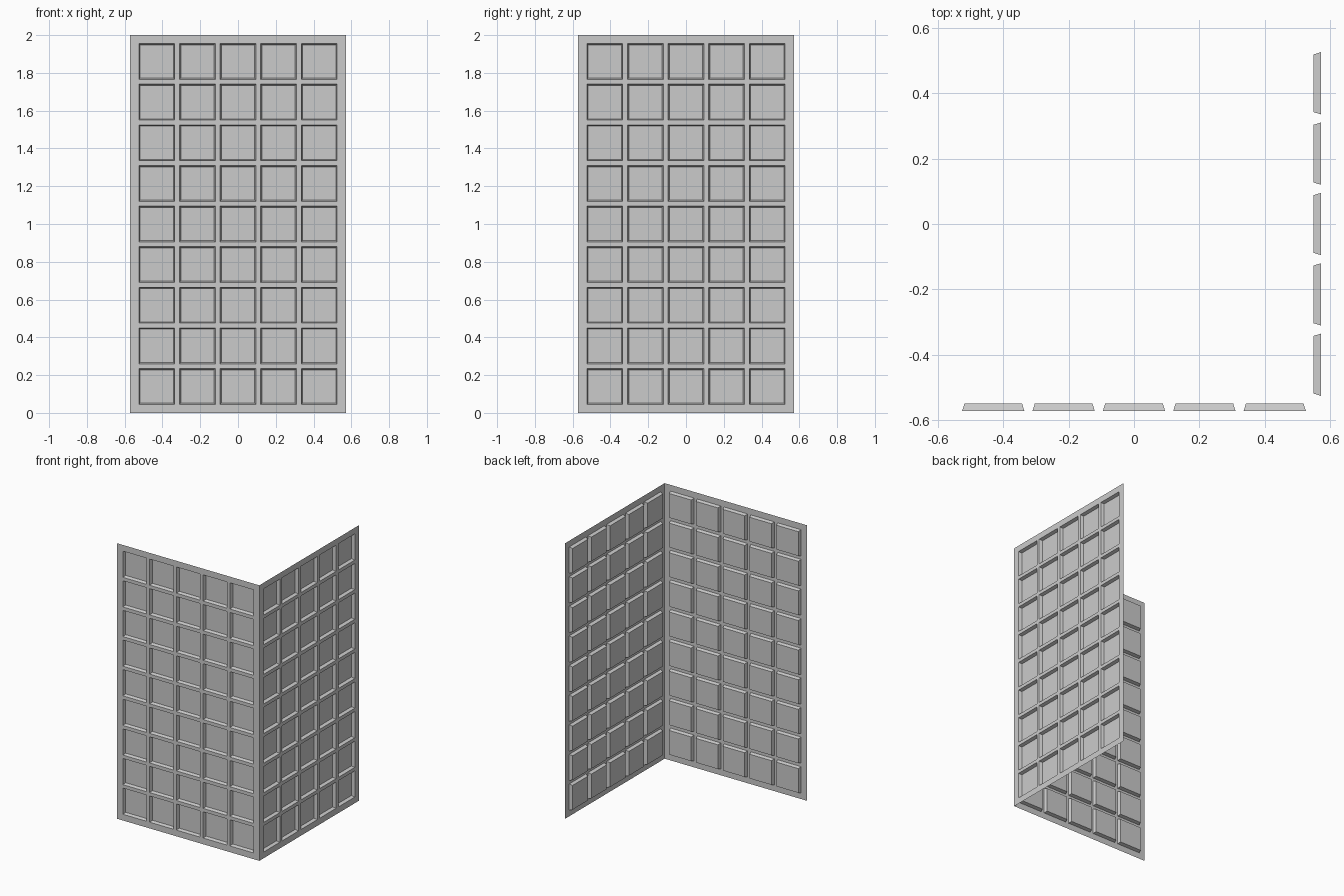
import bpy, bmesh, math

if "Cube" in bpy.data.objects:
    bpy.data.objects.remove(bpy.data.objects["Cube"])

HALF, HEIGHT = 0.571, 2.0          # half wall width, wall height
PITCH, CELL = 0.215, 0.19          # panel spacing and opening size
BEVEL, DEPTH = 0.010, 0.023        # sloped rim width and panel recess


def cuts(lo, hi, count):
    """Grid lines along one axis: outer edges plus both sides of each panel."""
    mid = (lo + hi) / 2
    lines = [lo]
    for i in range(count):
        c = mid + (i - (count - 1) / 2) * PITCH
        lines += [c - CELL / 2, c + CELL / 2]
    return lines + [hi]


def coffered_wall(name, angle):
    bm = bmesh.new()
    xs, zs = cuts(-HALF, HALF, 5), cuts(0, HEIGHT, 9)
    grid = [[bm.verts.new((x, -HALF, z)) for z in zs] for x in xs]
    panels = []
    for i in range(len(xs) - 1):
        for j in range(len(zs) - 1):
            f = bm.faces.new((grid[i][j], grid[i + 1][j],
                              grid[i + 1][j + 1], grid[i][j + 1]))
            if i % 2 and j % 2:
                panels.append(f)
    bm.normal_update()
    # Sunken square panels with sloped rims, pushed toward the inner side
    bmesh.ops.inset_individual(bm, faces=panels, thickness=BEVEL, depth=-DEPTH)
    mesh = bpy.data.meshes.new(name)
    bm.to_mesh(mesh)
    bm.free()
    ob = bpy.data.objects.new(name, mesh)
    ob.rotation_euler.z = angle
    bpy.context.collection.objects.link(ob)


# Two single-sheet walls meeting at the front right corner
coffered_wall("front_wall", 0)
coffered_wall("right_wall", math.pi / 2)
